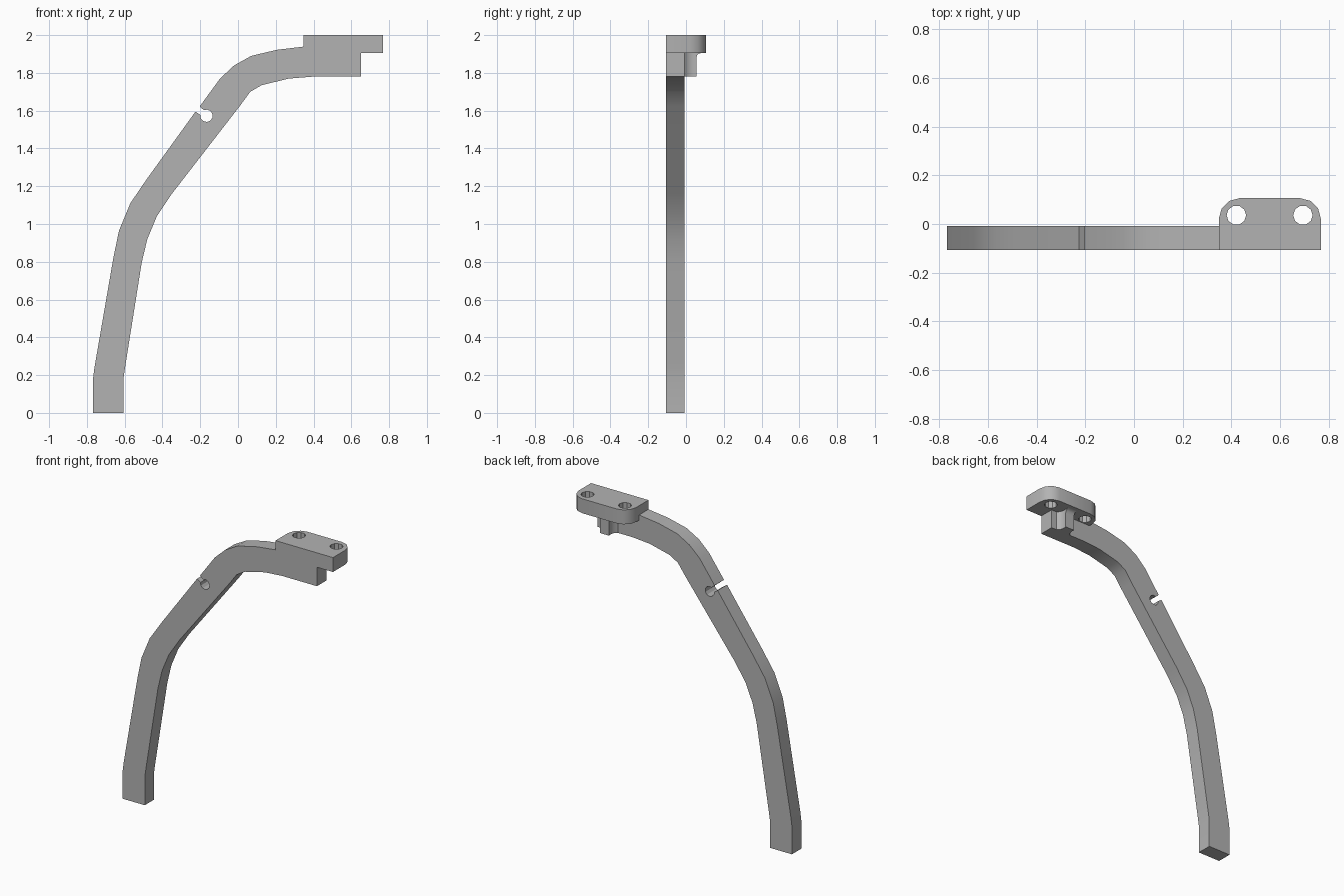
import bpy
import bmesh
from math import sin, cos, radians
from mathutils import Vector

cube = bpy.data.objects.get("Cube")
if cube:
    bpy.data.objects.remove(cube, do_unlink=True)

# One plain grey for every part
GREY = (0.45, 0.45, 0.45, 1)
grey = bpy.data.materials.new("plain_grey")
grey.use_nodes = True
grey.diffuse_color = GREY
grey.node_tree.nodes["Principled BSDF"].inputs["Base Color"].default_value = GREY


def arc(cx, cy, r, start, end, steps):
    """Points along an arc, angles in degrees."""
    angles = [radians(start + (end - start) * i / steps) for i in range(steps + 1)]
    return [(cx + r * cos(a), cy + r * sin(a)) for a in angles]


def prism(name, loops, place, depth):
    """Fill an outline (with optional holes) and extrude it along depth."""
    bm = bmesh.new()
    edges = []
    for loop in loops:
        verts = [bm.verts.new(place(a, b)) for a, b in loop]
        edges += [bm.edges.new((v, verts[i - 1])) for i, v in enumerate(verts)]
    bmesh.ops.triangle_fill(bm, edges=edges, use_beauty=True)
    result = bmesh.ops.extrude_face_region(bm, geom=bm.faces[:])
    moved = [g for g in result["geom"] if isinstance(g, bmesh.types.BMVert)]
    bmesh.ops.translate(bm, verts=moved, vec=Vector(depth))
    bmesh.ops.recalc_face_normals(bm, faces=bm.faces[:])
    mesh = bpy.data.meshes.new(name)
    bm.to_mesh(mesh)
    bm.free()
    mesh.materials.append(grey)
    obj = bpy.data.objects.new(name, mesh)
    bpy.context.collection.objects.link(obj)
    bpy.ops.object.select_all(action="DESELECT")
    obj.select_set(True)
    bpy.context.view_layer.objects.active = obj
    bpy.ops.object.shade_smooth_by_angle(angle=radians(32))
    return obj


FRONT, ARM_BACK, PLATE_BACK = -0.106, -0.008, 0.106
PLATE_LOW, TOP, ARM_LOW = 1.905, 2.0, 1.78

# Curved arm: outer edge, keyhole slot, upper edge, then back down the inner edge
lower_outer = [(-0.767, 0), (-0.767, 0.185), (-0.76, 0.24), (-0.66, 0.82),
               (-0.63, 0.965), (-0.57, 1.11), (-0.485, 1.235), (-0.225, 1.595)]
keyhole = arc(-0.167, 1.573, 0.033, 172, 475, 9)
upper_outer = [(-0.203, 1.622), (-0.095, 1.77), (-0.02, 1.84), (0.07, 1.89),
               (0.205, 1.922), (0.355, 1.94), (0.355, PLATE_LOW), (0.65, PLATE_LOW)]
inner = [(0.65, ARM_LOW), (0.395, ARM_LOW), (0.27, 1.77), (0.125, 1.735),
         (0.065, 1.70), (0.01, 1.625), (-0.35, 1.16), (-0.43, 1.04),
         (-0.48, 0.92), (-0.51, 0.795), (-0.598, 0.24), (-0.606, 0.185), (-0.606, 0)]
prism("curved_arm", [lower_outer + keyhole + upper_outer + inner],
      lambda x, z: (x, FRONT, z), (0, ARM_BACK - FRONT, 0))

# Mounting plate with rounded back corners and two bolt holes
LEFT, RIGHT, R = 0.767, 0.348, 0.085
outline = [(RIGHT, FRONT), (LEFT, FRONT)]
outline += arc(LEFT - R, PLATE_BACK - R, R, 0, 90, 3)
outline += arc(RIGHT + R, PLATE_BACK - R, R, 90, 180, 3)
holes = [arc(x, 0.036, 0.04, 0, 324, 9) for x in (0.42, 0.693)]
prism("mounting_plate", [outline] + holes,
      lambda x, y: (x, y, PLATE_LOW), (0, 0, TOP - PLATE_LOW))

# Support post between the bolt holes, flared where it meets the arm
MID = 0.557
half = [(0.055, ARM_BACK), (0.037, 0.01), (0.031, 0.035), (0.033, 0.055)]
post = [(MID + w, y) for w, y in half] + [(MID - w, y) for w, y in reversed(half)]
prism("support_post", [post],
      lambda x, y: (x, y, ARM_LOW), (0, 0, PLATE_LOW - ARM_LOW))

# Small fillet joining the post to the plate
fillet = [(0.055, PLATE_LOW)] + arc(0.08, 1.88, 0.025, 180, 90, 3)
prism("post_fillet", [fillet],
      lambda y, z: (MID - 0.033, y, z), (0.066, 0, 0))
